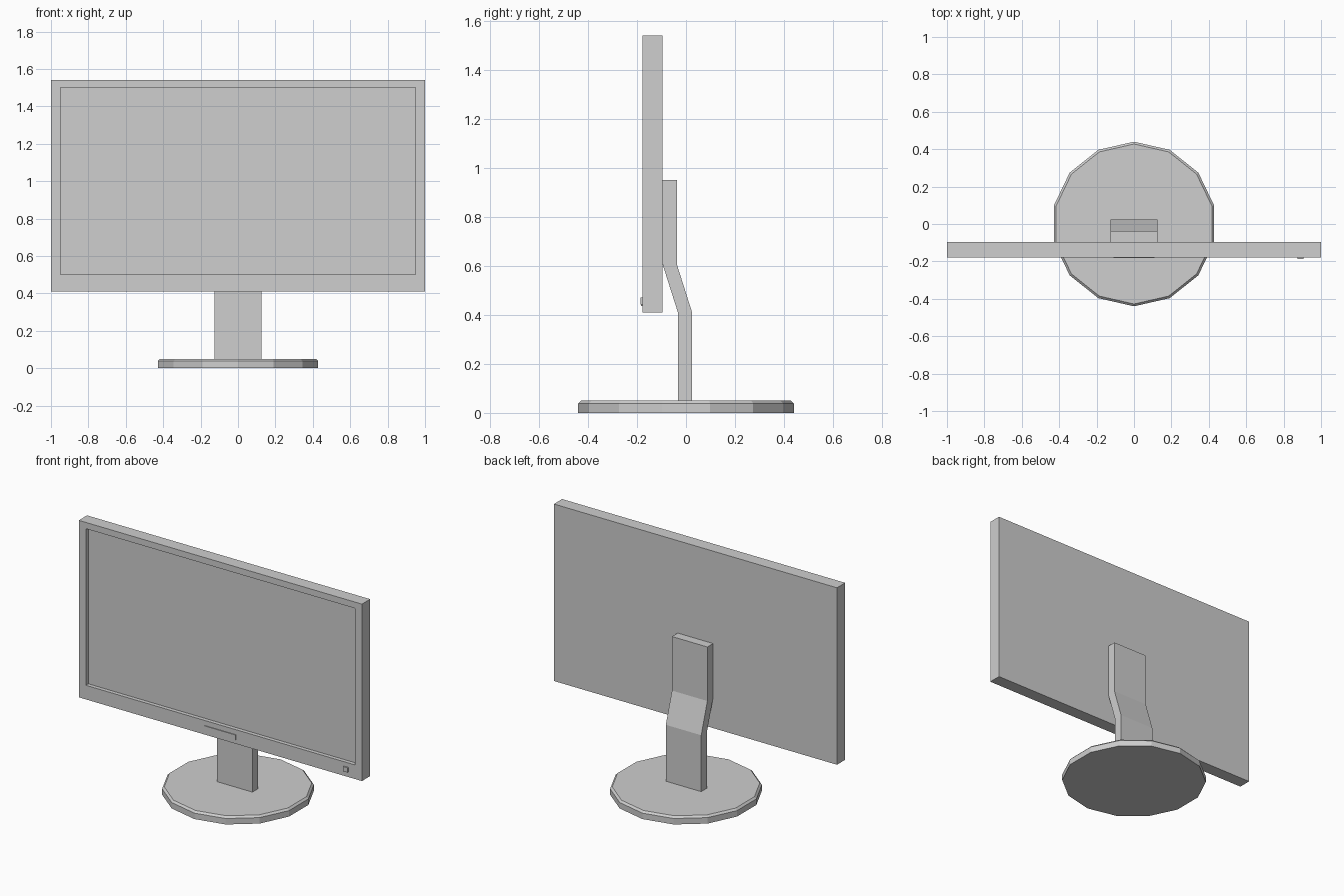
import bpy
import bmesh
import math
from mathutils import Matrix, Vector

cube = bpy.data.objects.get("Cube")
if cube:
    bpy.data.objects.remove(cube, do_unlink=True)

GREY = (0.62, 0.62, 0.62, 1.0)
grey = bpy.data.materials.new("light grey")
grey.use_nodes = True
grey.diffuse_color = GREY
grey.node_tree.nodes["Principled BSDF"].inputs["Base Color"].default_value = GREY


def finish(name, bm):
    bmesh.ops.recalc_face_normals(bm, faces=bm.faces)
    mesh = bpy.data.meshes.new(name)
    bm.to_mesh(mesh)
    bm.free()
    mesh.materials.append(grey)
    obj = bpy.data.objects.new(name, mesh)
    bpy.context.collection.objects.link(obj)
    return obj


def box(low, high):
    low, high = Vector(low), Vector(high)
    bm = bmesh.new()
    bmesh.ops.create_cube(bm, size=1)
    bmesh.ops.scale(bm, vec=high - low, verts=bm.verts)
    bmesh.ops.translate(bm, vec=(low + high) / 2, verts=bm.verts)
    return bm


# Foot: fourteen-sided disc with a chamfered top rim
bm = bmesh.new()
bmesh.ops.create_cone(bm, cap_ends=True, segments=14, radius1=0.44, radius2=0.44,
                      depth=0.05, matrix=Matrix.Translation((0, 0, 0.025)))
# one corner points straight forward
turn = math.pi / 2 - math.atan2(bm.verts[:][0].co.y, bm.verts[:][0].co.x)
bmesh.ops.rotate(bm, verts=bm.verts, matrix=Matrix.Rotation(turn, 3, 'Z'))
rim = [e for e in bm.edges if all(v.co.z > 0.04 for v in e.verts)]
bmesh.ops.bevel(bm, geom=rim, offset=0.012, segments=1, affect='EDGES')
finish("foot", bm)

# Stand: cranked side profile swept across the width
THICK = 0.058
spine = [(-0.033, 0.045), (-0.033, 0.41), (-0.095, 0.605), (-0.095, 0.95)]
outline = spine + [(y + THICK, z) for y, z in reversed(spine)]
bm = bmesh.new()
side = bm.faces.new([bm.verts.new((-0.125, y, z)) for y, z in outline])
swept = bmesh.ops.extrude_face_region(bm, geom=[side], use_keep_orig=True)
bmesh.ops.translate(bm, vec=(0.25, 0, 0),
                    verts=[g for g in swept["geom"] if isinstance(g, bmesh.types.BMVert)])
finish("stand", bm)

# Display housing with the screen recessed into its front
FRONT = -0.178
bm = box((-1, FRONT, 0.41), (1, -0.095, 1.54))
screen = min(bm.faces, key=lambda f: f.calc_center_median().y)
bmesh.ops.inset_individual(bm, faces=[screen], thickness=0.04)
for v in screen.verts:
    v.co.x = math.copysign(0.95, v.co.x)
    v.co.z = 1.5 if v.co.z > 1 else 0.5
pushed = bmesh.ops.extrude_discrete_faces(bm, faces=[screen])["faces"][0]
bmesh.ops.translate(bm, vec=(0, 0.025, 0), verts=pushed.verts)
finish("display", bm)

# Raised badge plate and power button on the lower bezel
finish("badge_plate", box((-0.11, FRONT - 0.005, 0.436), (0.11, FRONT + 0.005, 0.468)))
finish("power_button", box((0.873, FRONT - 0.008, 0.442), (0.905, FRONT + 0.005, 0.472)))
